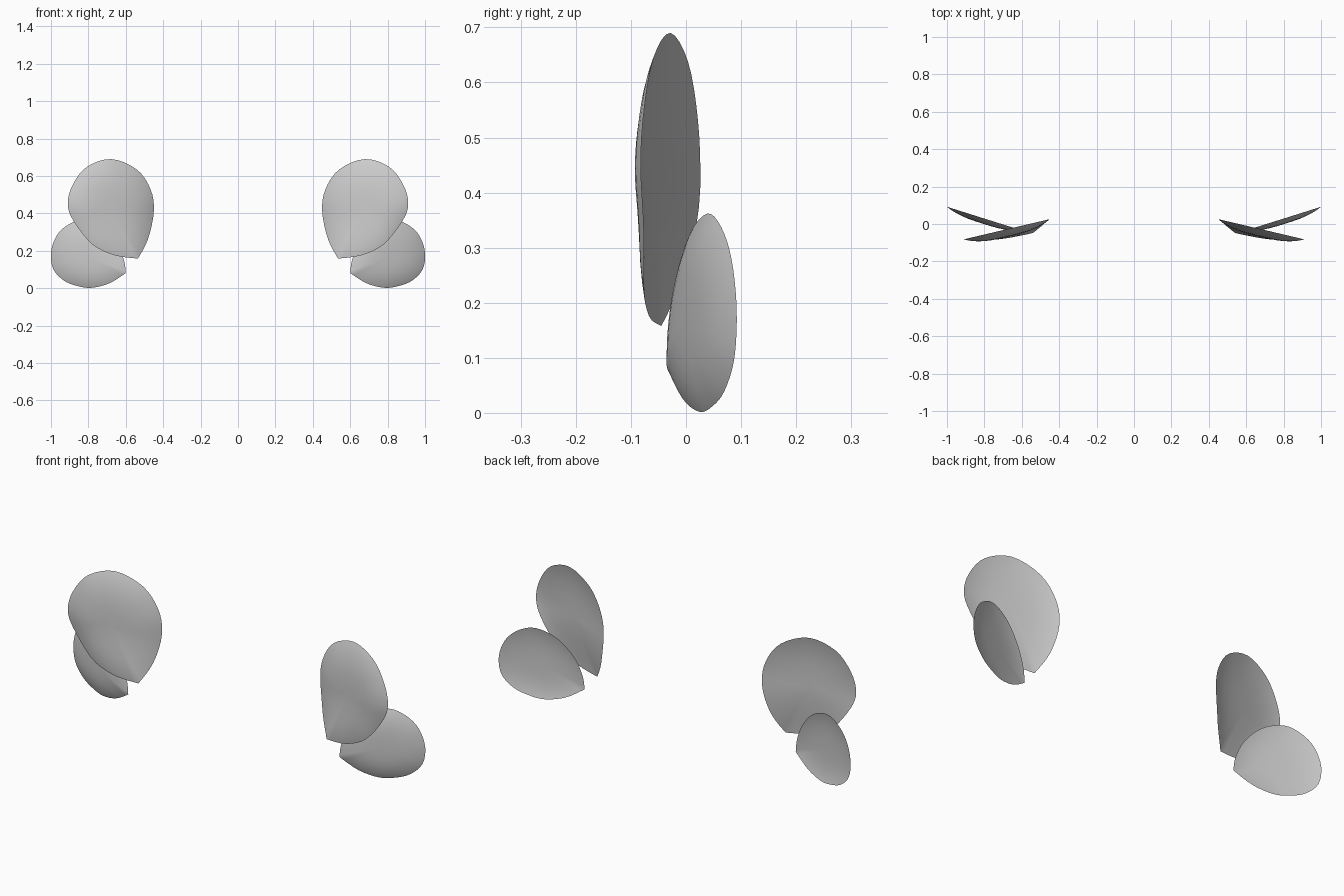
import bpy, bmesh
from mathutils import Vector

if "Cube" in bpy.data.objects:
    bpy.data.objects.remove(bpy.data.objects["Cube"])

RINGS = [0.0, 0.2, 0.4, 0.55, 0.68, 0.8, 0.9, 0.96, 1.0]


def smooth_outline(pts, steps=4):
    """Closed Catmull-Rom curve; the first point stays a sharp tip."""
    pts = [Vector(p) for p in pts]
    n, out = len(pts), []
    for i in range(n):
        b, c = pts[i], pts[(i + 1) % n]
        a = b if i == 0 else pts[i - 1]
        d = c if i == n - 1 else pts[(i + 2) % n]
        for k in range(steps):
            t = k / steps
            out.append(0.5 * (2 * b + (c - a) * t + (2 * a - 5 * b + 4 * c - d) * t * t
                              + (3 * b - a - 3 * c + d) * t ** 3))
    return out


def petal(name, pts, center, plane, depth):
    """Thin dished petal: bulged front, hollow back, joined at the rim."""
    rim, c = smooth_outline(pts), Vector(center)
    n = len(rim)
    for side, sx in (("right", 1), ("left", -1)):
        bm = bmesh.new()

        def vert(p, t, d):
            y = plane(p.x, p.y) - d * (1 - t ** 3)
            return bm.verts.new((sx * p.x, y, p.y))

        edge = [vert(p, 1, 0) for p in rim]
        for d in (depth, depth * 0.55):
            hub = vert(c, 0, d)
            prev = None
            for t in RINGS[1:]:
                ring = edge if t == 1 else [vert(c.lerp(p, t), t, d) for p in rim]
                for i in range(n):
                    j = (i + 1) % n
                    if prev is None:
                        bm.faces.new((hub, ring[i], ring[j]))
                    else:
                        bm.faces.new((prev[i], ring[i], ring[j], prev[j]))
                prev = ring
        bmesh.ops.recalc_face_normals(bm, faces=bm.faces)
        # keep the rim crisp
        for i in range(n):
            bm.edges.get((edge[i], edge[(i + 1) % n])).smooth = False
        for f in bm.faces:
            f.smooth = True
        me = bpy.data.meshes.new(f"{name}_{side}")
        bm.to_mesh(me)
        bm.free()
        bpy.context.collection.objects.link(bpy.data.objects.new(me.name, me))


def upper_plane(x, z):
    # toed-in plane whose lower end curls forward
    low = max(0, 0.42 - z) / 0.26
    return -0.028 - 0.235 * (x - 0.68) - 0.05 * low ** 2


def lower_plane(x, z):
    return -0.034 + 0.315 * (x - 0.6)


# upper petals
petal("upper_petal",
      [(.535, .158), (.482, .26), (.45, .41), (.468, .53), (.543, .636), (.68, .69),
       (.81, .647), (.885, .55), (.91, .45), (.88, .36), (.78, .235), (.66, .176)],
      (.67, .42), upper_plane, 0.042)

# lower petals
petal("lower_petal",
      [(.6, .08), (.61, .15), (.65, .24), (.73, .325), (.83, .362), (.91, .338), (.97, .28),
       (1.0, .19), (.987, .1), (.93, .04), (.86, .012), (.785, .002), (.69, .025)],
      (.81, .17), lower_plane, 0.03)
